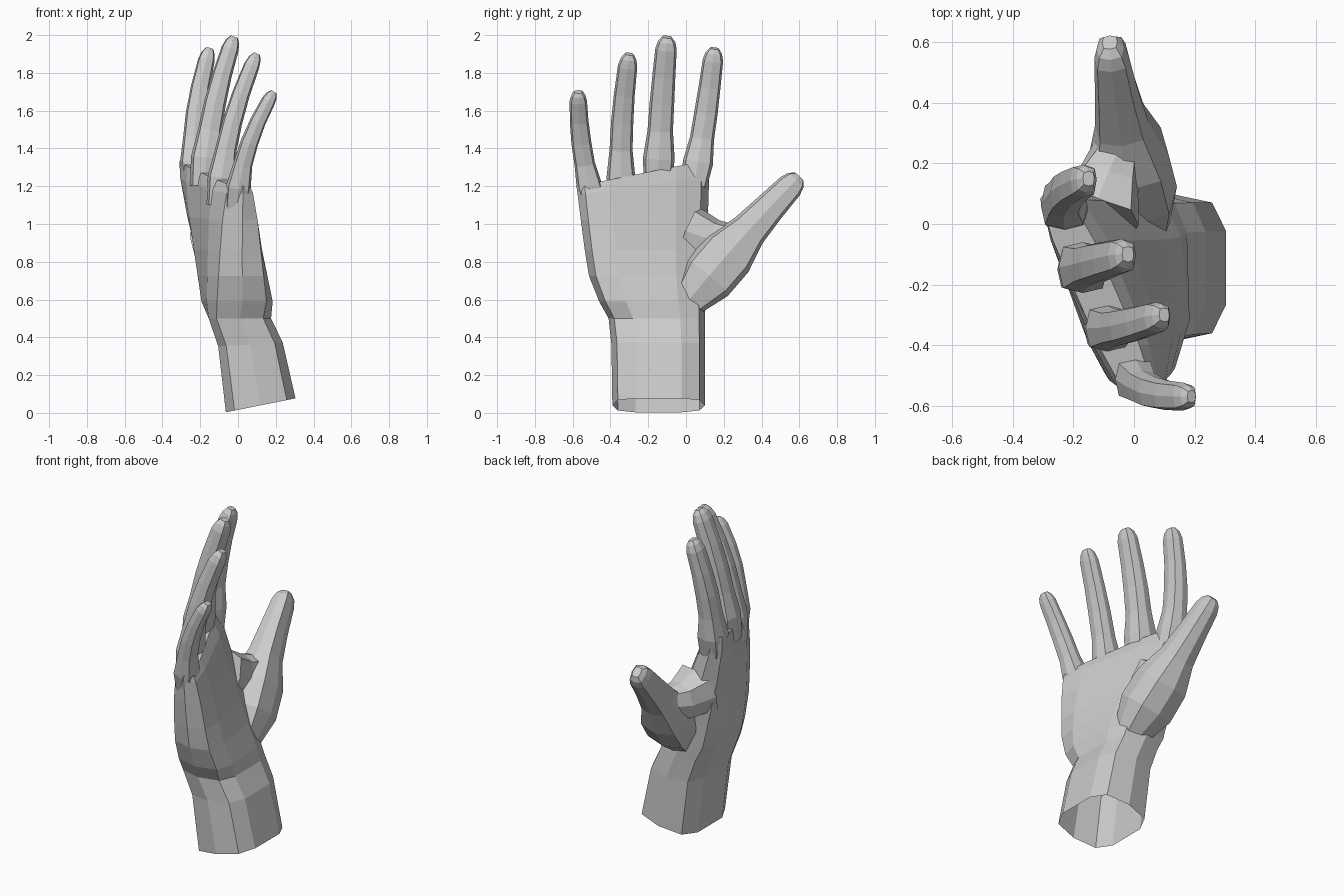
import bpy, bmesh
from math import cos, sin, tau, sqrt, copysign
from mathutils import Vector

cube = bpy.data.objects.get("Cube")
if cube:
    bpy.data.objects.remove(cube, do_unlink=True)

grey = bpy.data.materials.new("plain grey")
grey.use_nodes = True
grey.diffuse_color = (0.6, 0.6, 0.6, 1)
shader = grey.node_tree.nodes["Principled BSDF"]
shader.inputs["Base Color"].default_value = grey.diffuse_color


def rounded_box(centre, half_width, half_depth, sides):
    """Cross-section between an ellipse and a box, spanned by two half-axes."""
    points = []
    for i in range(sides):
        angle = tau * i / sides
        across, through = (copysign(abs(value) ** 0.6, value)
                           for value in (cos(angle), sin(angle)))
        points.append(centre + half_width * across + half_depth * through)
    return points


def loft(name, rings):
    """Skin a row of cross-sections, cap both ends and keep the facets flat."""
    bm = bmesh.new()
    loops = [[bm.verts.new(point) for point in ring] for ring in rings]
    for low, high in zip(loops, loops[1:]):
        for i in range(len(low)):
            # Index i - 1 wraps round to close the ring
            bm.faces.new((low[i - 1], low[i], high[i], high[i - 1]))
    bm.faces.new(loops[0])
    bm.faces.new(loops[-1])
    bmesh.ops.recalc_face_normals(bm, faces=bm.faces)
    mesh = bpy.data.meshes.new(name)
    bm.to_mesh(mesh)
    bm.free()
    mesh.materials.append(grey)
    part = bpy.data.objects.new(name, mesh)
    bpy.context.collection.objects.link(part)
    return part


def digit(name, base, middle, tip, profile):
    """Finger or thumb on a smooth arc through three points, with a blunt tip."""
    base, middle, tip = Vector(base), Vector(middle), Vector(tip)
    bow = middle * 2 - (base + tip) / 2
    last = len(profile) - 1
    stations = [(0.92 * i / last, width) for i, width in enumerate(profile)]
    stations += [(0.97, profile[-1] * 0.8), (1, profile[-1] * 0.45)]
    rings = []
    for t, width in stations:
        centre = base.lerp(bow, t).lerp(bow.lerp(tip, t), t)
        along = (bow - base).lerp(tip - bow, t).normalized()
        side = along.cross(Vector((1, 0, 0))).normalized()
        depth = side.cross(along) * (1 - t / 5)
        rings.append(rounded_box(centre, side * width, depth * width, sides=8))
    return loft(name, rings)


def arm_section(x, z, half_depth, y_min, y_max, tilt, rise_x, rise_y):
    """Cross-section of the wrist or palm, sheared by its tilt and rises."""
    centre = Vector((x, (y_min + y_max) / 2, z))
    width_axis = Vector((-tilt, 1, rise_y)) * (y_max - y_min) / 2
    depth_axis = Vector((1, 0, rise_x)) * half_depth
    return rounded_box(centre, width_axis, depth_axis, sides=10)


def wrist_section(t):
    """The wrist leans back and narrows upwards from a slanted cut."""
    return arm_section(x=0.12 - 0.11 * t * t, z=0.04 + 0.46 * t,
                       half_depth=0.19 - 0.02 * t,
                       y_min=-0.39 - 0.02 * t ** 4, y_max=0.1,
                       tilt=0, rise_x=(1 - t) / 5, rise_y=0)


def palm_section(t):
    """The palm widens, thins and twists from the heel to the knuckles."""
    return arm_section(x=-0.005 - 0.12 * t, z=0.59 + 0.68 * t,
                       half_depth=0.18 - 0.08 * t - 0.03 * t ** 9,
                       y_min=-0.46 - 0.12 * sqrt(t), y_max=0.1 + t / 40,
                       tilt=0.1 + t / 3, rise_x=0, rise_y=t ** 4 / 5)


# Wrist and palm as one tapering body
hand = loft("hand",
            [wrist_section(t) for t in (0, 0.7, 1)]
            + [palm_section(t) for t in (0, 0.2, 0.4, 0.65, 0.9, 1)])

# Fingers share one profile of half widths, scaled for each finger
finger_profile = (0.07, 0.08, 0.064, 0.062, 0.058, 0.054)
fingers = {
    "index_finger": ((-0.22, 0.04, 1.2), (-0.225, 0.1, 1.55), (-0.15, 0.15, 1.93), 1),
    "middle_finger": ((-0.18, -0.15, 1.2), (-0.13, -0.13, 1.6), (-0.02, -0.1, 1.99), 1.05),
    "ring_finger": ((-0.1, -0.34, 1.1), (-0.04, -0.34, 1.5), (0.1, -0.3, 1.9), 0.95),
    "little_finger": ((-0.01, -0.48, 1.08), (0.05, -0.55, 1.4), (0.19, -0.57, 1.7), 0.85),
}
parts = [digit(name, base, middle, tip, [width * scale for width in finger_profile])
         for name, (base, middle, tip, scale) in fingers.items()]

# Thumb, rising from the muscle at the heel of the palm, and its web
parts.append(digit("thumb", (0.03, 0, 0.58), (-0.035, 0.3, 0.93), (-0.08, 0.6, 1.25),
                   (0.09, 0.145, 0.145, 0.1, 0.083, 0.07)))
parts.append(digit("thumb_web", (-0.12, 0.03, 0.95), (-0.08, 0.17, 0.91),
                   (-0.05, 0.28, 0.92), (0.14, 0.11, 0.09)))

# Merge the digits into the hand so that no hidden surfaces remain
bpy.context.view_layer.objects.active = hand
for part in parts:
    union = hand.modifiers.new("merge", "BOOLEAN")
    union.operation = "UNION"
    union.solver = "EXACT"
    union.object = part
    bpy.ops.object.modifier_apply(modifier=union.name)
    bpy.data.objects.remove(part, do_unlink=True)

# The wrist is a hollow shell, open at the cut
bm = bmesh.new()
bm.from_mesh(hand.data)
cut_face = min(bm.faces, key=lambda face: face.calc_center_median().z)
bmesh.ops.delete(bm, geom=[cut_face], context="FACES_ONLY")
bm.to_mesh(hand.data)
bm.free()
